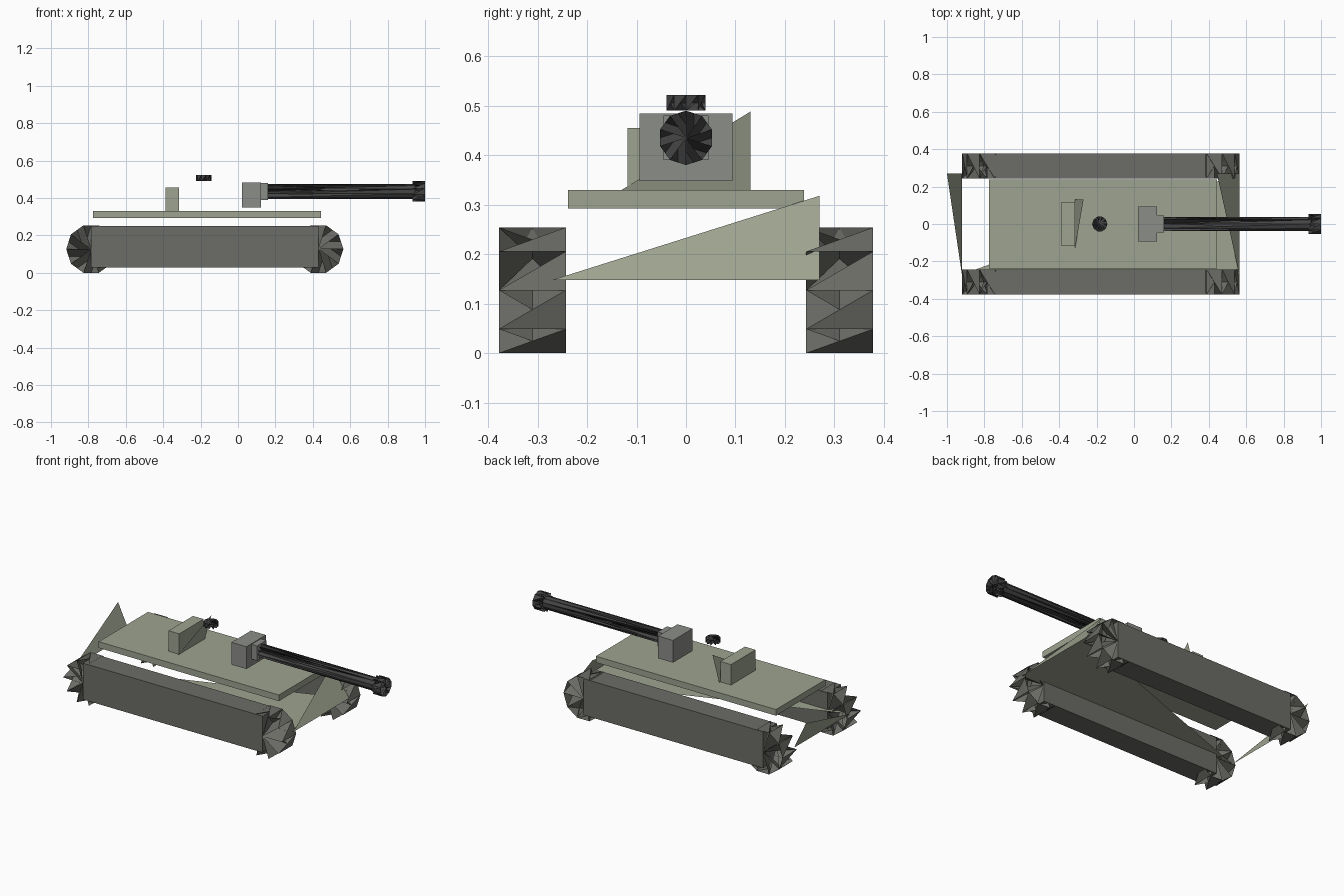
import bpy
from math import cos, sin, pi

if "Cube" in bpy.data.objects:
    bpy.data.objects.remove(bpy.data.objects["Cube"])


def material(name, r, g, b):
    m = bpy.data.materials.new(name)
    m.diffuse_color = (r, g, b, 1)
    m.use_nodes = True
    m.node_tree.nodes["Principled BSDF"].inputs["Base Color"].default_value = m.diffuse_color
    return m


GREEN = material("hull_green", 0.34, 0.37, 0.28)
TRACK = material("track_grey", 0.15, 0.15, 0.135)
STEEL = material("mantlet_grey", 0.26, 0.27, 0.25)
DARK = material("gun_dark", 0.06, 0.06, 0.06)


def add_mesh(name, verts, faces, mat):
    me = bpy.data.meshes.new(name)
    me.from_pydata(verts, [], faces)
    me.materials.append(mat)
    ob = bpy.data.objects.new(name, me)
    bpy.context.collection.objects.link(ob)
    return ob


def box(name, x, y, z, mat):
    v = [(a, b, c) for a in x for b in y for c in z]
    f = [(0, 1, 3, 2), (4, 6, 7, 5), (0, 4, 5, 1),
         (2, 3, 7, 6), (0, 2, 6, 4), (1, 5, 7, 3)]
    return add_mesh(name, v, f, mat)


def plate(name, a, b, c, mat):
    return add_mesh(name, [a, b, c], [(0, 1, 2)], mat)


def shard_drum(name, centre, axis, radius, half, mat, n=10):
    """Ten-sided drum of triangular blades: half-open sides, twisted caps."""
    def point(r, t, h):
        u, w = r * cos(t), r * sin(t)
        local = {"X": (h, w, u), "Y": (u, h, w), "Z": (u, w, h)}[axis]
        return tuple(c + d for c, d in zip(centre, local))

    verts = [point(0, 0, -half), point(0, 0, half)]
    for i in range(n):
        t = 2 * pi * i / n
        verts += [point(radius, t, -half), point(radius, t, half)]
    faces = []
    for i in range(n):
        a, b = 2 + 2 * i, 3 + 2 * i
        a2, b2 = 2 + 2 * ((i + 1) % n), 3 + 2 * ((i + 1) % n)
        faces += [(a, b, b2), (0, a, b2), (1, b, a2)]
    return add_mesh(name, verts, faces, mat)


# Tracks with bladed end drums, one set per side
for side, s in (("left", 1), ("right", -1)):
    box(f"{side}_track", (-0.785, 0.43), sorted((s * 0.243, s * 0.378)),
        (0.028, 0.25), TRACK)
    for end, x in (("rear", -0.785), ("front", 0.43)):
        shard_drum(f"{side}_{end}_drum", (x, s * 0.3105, 0.127), "Y",
                   0.1335, 0.0675, TRACK)

# Hull: deck slab and triangular belly, nose and tail plates
box("deck", (-0.775, 0.443), (-0.238, 0.238), (0.292, 0.33), GREEN)
plate("belly_plate", (-0.92, -0.27, 0.148), (0.563, 0.27, 0.148),
      (0.563, -0.27, 0.148), GREEN)
plate("nose_plate", (0.563, -0.27, 0.148), (0.563, 0.27, 0.148),
      (0.443, 0.27, 0.318), GREEN)
plate("tail_plate", (-0.92, 0.27, 0.148), (-0.92, -0.27, 0.148),
      (-1.0, 0.27, 0.318), GREEN)

# Turret: rear stowage box, sloped back plate, hatch
box("turret_bustle", (-0.387, -0.315), (-0.118, 0.118), (0.33, 0.455), GREEN)
plate("turret_back_plate", (-0.315, 0.13, 0.33), (-0.315, -0.13, 0.33),
      (-0.27, 0.13, 0.488), GREEN)
shard_drum("hatch", (-0.183, 0, 0.506), "Z", 0.041, 0.016, DARK)

# Gun: mantlet, collar, barrel, muzzle
box("mantlet", (0.022, 0.123), (-0.094, 0.094), (0.348, 0.484), STEEL)
box("gun_collar", (0.1, 0.16), (-0.045, 0.045), (0.39, 0.48), STEEL)
shard_drum("barrel", (0.545, 0, 0.435), "X", 0.039, 0.40, DARK)
shard_drum("muzzle", (0.967, 0, 0.435), "X", 0.055, 0.033, DARK)
